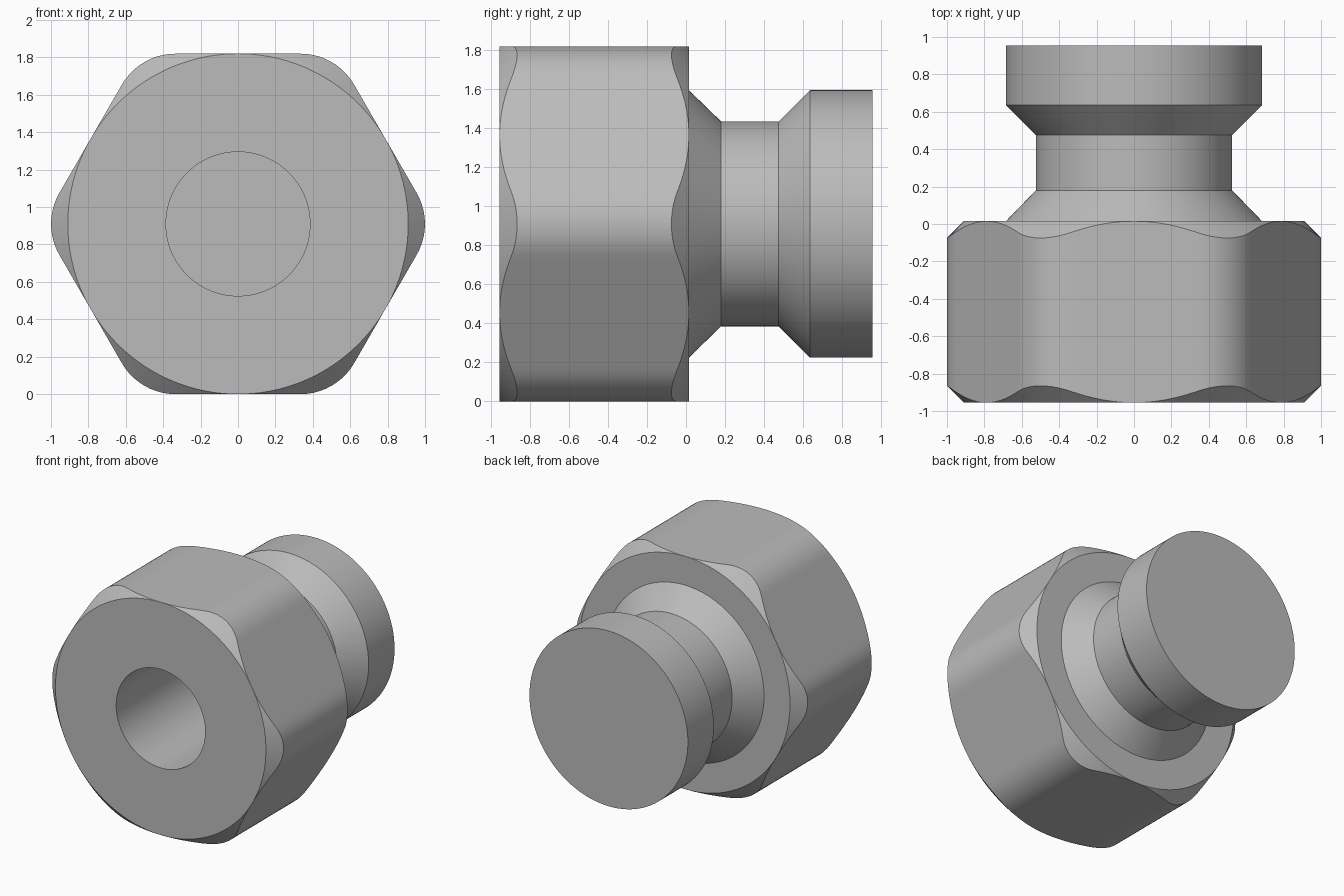
import bpy, bmesh
from math import sin, cos, tan, radians, sqrt, atan2

STEPS = 180          # two degrees per column, so columns land on the flats' ends
MID_Z = 0.91         # height of the axis
APOTHEM = 0.91       # half the distance across flats
FILLET = 0.33        # rounding of the six corners
FRONT, BACK = -0.955, 0.015
CORNER = APOTHEM / cos(radians(30))
FILLET_CENTRE = CORNER - FILLET / cos(radians(30))
FLAT_END = atan2(APOTHEM * tan(radians(30)) - FILLET * tan(radians(30)), APOTHEM)

if "Cube" in bpy.data.objects:
    bpy.data.objects.remove(bpy.data.objects["Cube"])

steel = bpy.data.materials.new("steel grey")
steel.use_nodes = True
GREY = (0.5, 0.5, 0.5, 1)
steel.diffuse_color = GREY
steel.node_tree.nodes["Principled BSDF"].inputs["Base Color"].default_value = GREY


def hex_radius(angle):
    """Distance from the axis to a hexagon with rounded corners."""
    off = (angle + radians(30)) % radians(60) - radians(30)
    from_flat = radians(30) - abs(off)
    if from_flat <= FLAT_END:
        return APOTHEM / cos(from_flat)
    return FILLET_CENTRE * cos(off) + sqrt(FILLET ** 2 - (FILLET_CENTRE * sin(off)) ** 2)


def circle(radius, y):
    return lambda angle: (radius, y)


def chamfered_edge(end, inward):
    """Where a 45 degree chamfer cone meets the hexagon's sides."""
    return lambda angle: (hex_radius(angle), end + inward * (hex_radius(angle) - APOTHEM))


def skin(name, rings, cap_first=False, cap_last=False):
    """Join rings around the y axis into one surface, listed front to back."""
    bm = bmesh.new()
    loops = []
    for ring in rings:
        loop = []
        for i in range(STEPS):
            angle = radians(i * 360 / STEPS)
            r, y = ring(angle)
            loop.append(bm.verts.new((r * cos(angle), y, MID_Z + r * sin(angle))))
        loops.append(loop)
    for a, b in zip(loops, loops[1:]):
        for i in range(STEPS):
            j = (i + 1) % STEPS
            bm.faces.new((a[i], a[j], b[j], b[i]))
    if cap_first:
        bm.faces.new(loops[0][::-1])
    if cap_last:
        bm.faces.new(loops[-1])
    bmesh.ops.remove_doubles(bm, verts=bm.verts[:], dist=0.0001)
    # Face normals outward: the first ring's cap looks to the front
    bm.normal_update()
    cap = max(bm.faces, key=lambda f: len(f.verts))
    bmesh.ops.recalc_face_normals(bm, faces=bm.faces[:])
    want = -1 if cap_first else 1
    if cap.normal.y * want < 0:
        bmesh.ops.reverse_faces(bm, faces=bm.faces[:])
    mesh = bpy.data.meshes.new(name)
    bm.to_mesh(mesh)
    bm.free()
    mesh.materials.append(steel)
    obj = bpy.data.objects.new(name, mesh)
    bpy.context.collection.objects.link(obj)
    bpy.ops.object.select_all(action="DESELECT")
    obj.select_set(True)
    bpy.context.view_layer.objects.active = obj
    bpy.ops.object.shade_smooth_by_angle(angle=radians(25))
    return obj


# Hexagonal body with a blind bore, chamfered at both ends
skin("hex_body", [
    circle(0.385, -0.02),
    circle(0.385, FRONT),
    circle(APOTHEM, FRONT),
    chamfered_edge(FRONT, 1),
    chamfered_edge(BACK, -1),
    circle(APOTHEM, BACK),
    circle(0.685, BACK),
], cap_first=True)

# Grooved stud with a thick head on the back
skin("grooved_stud", [
    circle(0.685, BACK),
    circle(0.525, 0.18),
    circle(0.525, 0.475),
    circle(0.685, 0.635),
    circle(0.685, 0.955),
], cap_last=True)
